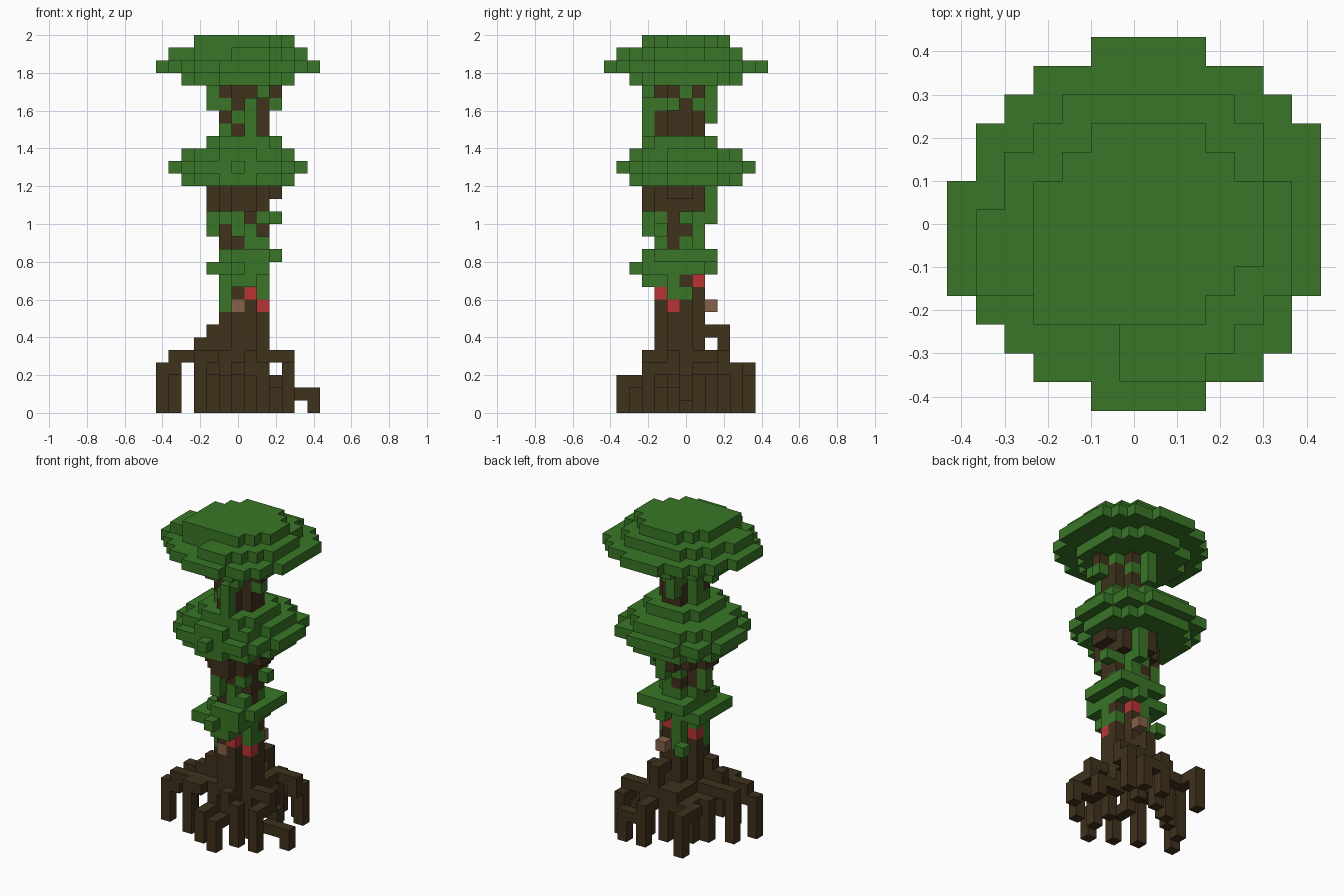
import bpy
import bmesh
from mathutils import Vector

cube = bpy.data.objects.get("Cube")
if cube:
    bpy.data.objects.remove(cube)

U = 2 / 30  # block size
grid = {}   # block position -> part name


def material(name, rgb):
    m = bpy.data.materials.new(name)
    m.use_nodes = True
    m.diffuse_color = (*rgb, 1)
    m.node_tree.nodes["Principled BSDF"].inputs["Base Color"].default_value = (*rgb, 1)
    return m


bark = material("bark brown", (0.05, 0.031, 0.012))
leaf = material("leaf green", (0.042, 0.182, 0.021))
red = material("blossom red", (0.48, 0.034, 0.036))
tan = material("knot tan", (0.235, 0.122, 0.065))
PARTS = {"roots": bark, "trunk": bark, "vines": leaf, "canopy": leaf,
         "blossoms": red, "knots": tan}


def box(part, a, b):
    """Fill all blocks between two corners."""
    lo, hi = [[f(p) for p in zip(a, b)] for f in (min, max)]
    for x in range(lo[0], hi[0] + 1):
        for y in range(lo[1], hi[1] + 1):
            for z in range(lo[2], hi[2] + 1):
                grid[x, y, z] = part


def path(part, *points):
    for a, b in zip(points, points[1:]):
        box(part, a, b)


def disc(part, z, cx, cy, r, limit=6):
    for x in range(-limit, limit + 1):
        for y in range(-limit, limit + 1):
            if (x - cx) ** 2 + (y - cy) ** 2 <= r * r:
                grid[x, y, z] = part


def rows(part, z, top, spans):
    """Fill one layer from row spans, going down in y."""
    for i, (a, b) in enumerate(spans):
        box(part, (a, top - i, z), (b, top - i, z))


# Roots: stepped legs spreading out to the ground
path("roots", (-1, -1, 6), (-2, -1, 6), (-2, -1, 5), (-3, -1, 5), (-3, -1, 4), (-3, -2, 4),
     (-5, -2, 4), (-5, -2, 3), (-6, -2, 3), (-6, -2, 0))
path("roots", (-1, 0, 4), (-5, 0, 4), (-5, 0, 0))
path("roots", (-1, 0, 3), (-2, 0, 3), (-2, 1, 3), (-3, 1, 3), (-3, 1, 0))
path("roots", (-1, -2, 4), (-2, -2, 4), (-2, -3, 4), (-3, -3, 4), (-3, -3, 0))
path("roots", (-1, -2, 4), (-1, -2, 2), (-1, -4, 2), (-1, -4, 0))
path("roots", (1, -2, 4), (1, -3, 4), (1, -3, 2), (1, -5, 2), (1, -5, 0))
path("roots", (1, -3, 3), (2, -3, 3), (2, -3, 0))
path("roots", (2, -1, 4), (4, -1, 4), (4, -1, 3), (4, -3, 3), (4, -3, 0))
path("roots", (2, -1, 4), (2, -1, 0))
path("roots", (2, 0, 4), (2, 0, 2), (4, 0, 2), (4, 0, 1), (4, -1, 1), (6, -1, 1), (6, -1, 0))
path("roots", (2, 1, 4), (2, 3, 4), (4, 3, 4), (4, 3, 3), (4, 4, 3), (4, 4, 0))
path("roots", (2, 3, 4), (2, 3, 0))
path("roots", (1, 1, 6), (1, 3, 6), (1, 3, 3), (1, 5, 3), (1, 5, 0))
path("roots", (1, 5, 2), (3, 5, 2), (3, 5, 0))
path("roots", (-1, 1, 4), (-1, 3, 4), (-1, 3, 3), (-3, 3, 3), (-3, 5, 3), (-3, 5, 0))
path("roots", (0, 1, 4), (0, 3, 3), (0, 3, 0))
path("roots", (-2, 1, 3), (-2, 2, 3), (-2, 2, 0))

# Trunk: four blocks wide with cut corners
for z in range(4, 26):
    disc("trunk", z, 0.5, -0.5, 1.7)

# Vines, blossoms and knots on the trunk, one letter per block round each level
RING = ((-1, -1), (0, -2), (1, -2), (2, -1), (2, 0), (1, 1), (0, 1), (-1, 0))
KEY = {"b": "trunk", "g": "vines", "r": "blossoms", "t": "knots"}
LEVELS = {
    25: "bbbbgbgb", 24: "gbgbbggg", 23: "bgbbbbbg", 22: "gbbbbbbg",
    15: "ggbbgggb", 14: "bggbbgbb", 13: "bbgbgggg",
    10: "ggggbrgg", 9: "gbrggbgr", 8: "gtbrbbgb",
}
for z, letters in LEVELS.items():
    for (x, y), letter in zip(RING, letters):
        grid[x, y, z] = KEY[letter]
grid[1, 2, 8] = "knots"
grid[-1, 2, 8] = "vines"

# Flared bark below the middle canopy
disc("trunk", 17, 0.5, -0.5, 2.6)
disc("trunk", 16, 0.5, -0.5, 2.6)
for y in (-1, 0):
    del grid[3, y, 16]

# Hanging vines standing out from the trunk
path("vines", (1, -3, 22), (1, -3, 24))
path("vines", (2, -3, 25), (2, -3, 25))
path("vines", (0, 2, 23), (0, 2, 25))
path("vines", (-2, -1, 24), (-2, -1, 25))
path("vines", (3, -1, 24), (3, -1, 24))
path("trunk", (3, -1, 25), (3, -1, 25))
path("vines", (1, 2, 15), (1, 2, 17))
path("vines", (0, -3, 14), (0, -3, 15))
path("vines", (-2, 0, 14), (-2, 0, 15))
path("vines", (3, 0, 15), (3, 0, 15))
path("vines", (2, -2, 15), (2, -2, 15))
path("vines", (2, -2, 13), (2, -2, 13))

# Slanting leafy collar round the lower trunk
disc("canopy", 12, 1, -0.2, 3, 3)
disc("canopy", 11, 0, -1.1, 2.95)
path("canopy", (1, 1, 11), (1, 2, 11))
path("vines", (0, -3, 10), (1, -3, 10))

# Middle canopy
disc("canopy", 18, 0, 0.2, 4.45, 4)
disc("canopy", 19, 0, 0.4, 5.45, 5)
disc("canopy", 20, 0, 0.2, 4.45, 4)
disc("canopy", 21, 0.5, -0.5, 3)

# Top canopy
disc("canopy", 26, 0.3, 0, 4.6, 4)
rows("canopy", 27, 6, ((-1, 2), (-3, 4), (-4, 5), (-5, 6), (-5, 6), (-6, 6), (-6, 6),
                       (-6, 6), (-6, 6), (-5, 5), (-4, 5), (-3, 4), (-1, 2)))
rows("canopy", 28, 4, ((-2, 3), (-3, 4), (-4, 4), (-4, 5), (-5, 5),
                       (-5, 5), (-5, 5), (-3, 4), (0, 3), (0, 2)))
rows("canopy", 29, 3, ((-1, 2), (-2, 3), (-3, 4), (-3, 4), (-3, 4), (-3, 3), (-3, 2)))

# Build one object per part from the exposed block faces
AXES = [Vector(v) for v in ((1, 0, 0), (0, 1, 0), (0, 0, 1))]
for part, mat in PARTS.items():
    bm = bmesh.new()
    verts = {}

    def vert(p):
        key = tuple(round(c * 2) for c in p)
        if key not in verts:
            verts[key] = bm.verts.new((p.x * U, p.y * U, (p.z + 0.5) * U))
        return verts[key]

    for cell, owner in grid.items():
        if owner != part:
            continue
        for i in range(3):
            for sign in (1, -1):
                n = AXES[i] * sign
                c = Vector(cell)
                if tuple(int(v) for v in c + n) in grid:
                    continue
                s, t = AXES[(i + 1) % 3] / 2, AXES[(i + 2) % 3] / 2 * sign
                m = c + n / 2
                bm.faces.new([vert(m + o) for o in (-s - t, s - t, s + t, t - s)])
    mesh = bpy.data.meshes.new(part)
    bm.to_mesh(mesh)
    bm.free()
    mesh.materials.append(mat)
    bpy.context.collection.objects.link(bpy.data.objects.new(part, mesh))
